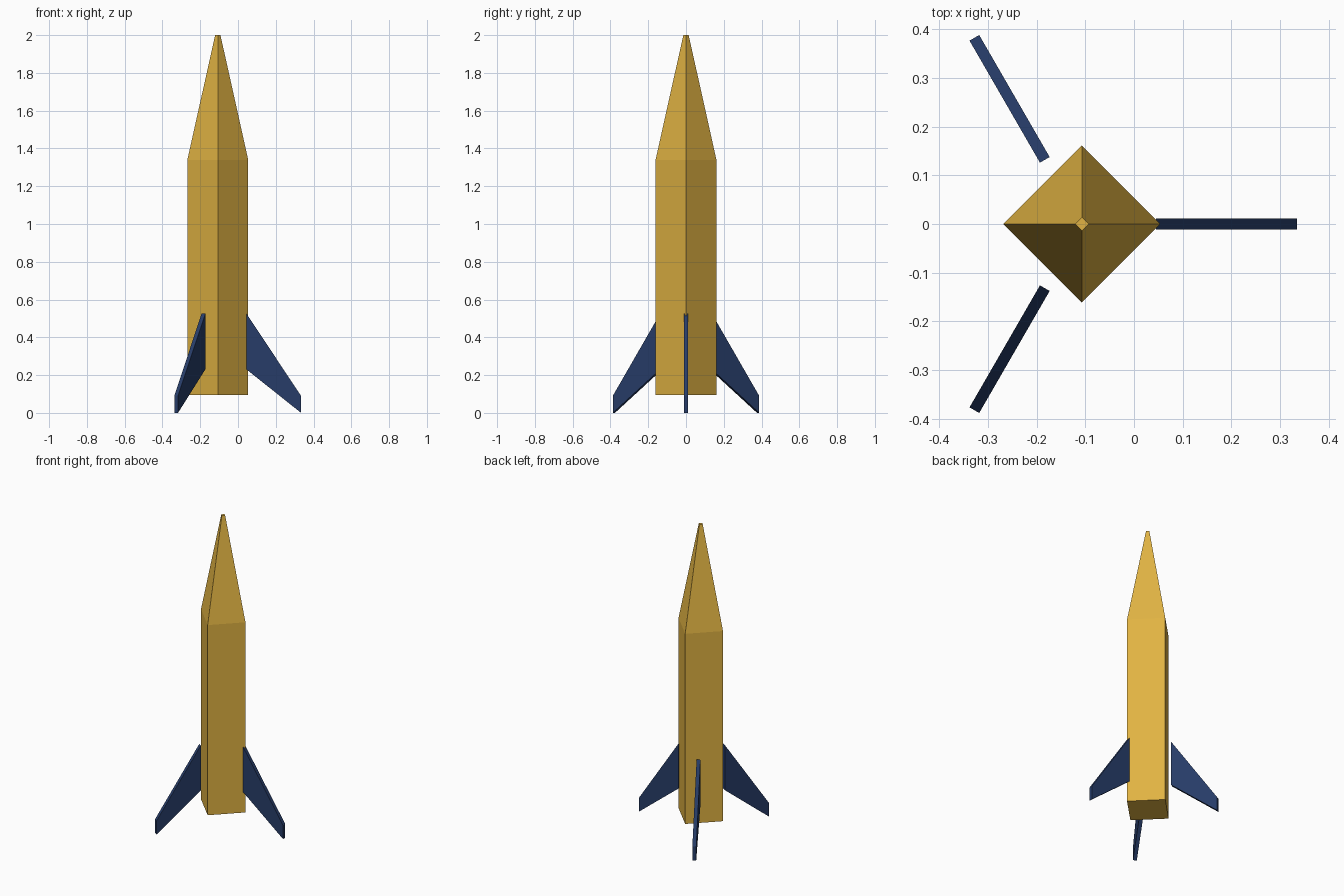
import bpy, bmesh, math
from mathutils import Matrix, Vector

if "Cube" in bpy.data.objects:
    bpy.data.objects.remove(bpy.data.objects["Cube"])

AXIS_X = -0.107      # rocket axis, offset so the three fins centre the model


def material(name, rgb):
    m = bpy.data.materials.new(name)
    m.diffuse_color = (*rgb, 1.0)
    m.use_nodes = True
    m.node_tree.nodes["Principled BSDF"].inputs["Base Color"].default_value = m.diffuse_color
    return m


def finish(name, bm, mat):
    bmesh.ops.recalc_face_normals(bm, faces=bm.faces)
    me = bpy.data.meshes.new(name)
    bm.to_mesh(me)
    bm.free()
    me.materials.append(mat)
    ob = bpy.data.objects.new(name, me)
    bpy.context.collection.objects.link(ob)
    return ob


gold = material("gold", (0.75, 0.45, 0.056))
navy = material("navy", (0.02, 0.046, 0.14))

# Four-sided body with tapered nose, lofted from (radius, height) rings
bm = bmesh.new()
rings = []
for r, z in [(0.161, 0.095), (0.161, 1.34), (0.014, 2.0)]:
    rings.append([bm.verts.new((AXIS_X + r * math.cos(k * math.pi / 2),
                                r * math.sin(k * math.pi / 2), z)) for k in range(4)])
for low, high in zip(rings, rings[1:]):
    for k in range(4):
        n = (k + 1) % 4
        bm.faces.new((low[k], low[n], high[n], high[k]))
bm.faces.new(rings[0][::-1])
bm.faces.new(rings[-1])
finish("rocket_body", bm, gold)

# Three swept fins, each a thin extruded profile of (radius, height) points
FIN_PROFILE = [(0.152, 0.23), (0.441, 0.0), (0.441, 0.09), (0.152, 0.525)]
THICKNESS = 0.023
for i in range(3):
    bm = bmesh.new()
    face = bm.faces.new([bm.verts.new((r, -THICKNESS / 2, z)) for r, z in FIN_PROFILE])
    ext = bmesh.ops.extrude_face_region(bm, geom=[face])
    moved = [v for v in ext["geom"] if isinstance(v, bmesh.types.BMVert)]
    bmesh.ops.translate(bm, verts=moved, vec=Vector((0, THICKNESS, 0)))
    spin = Matrix.Translation((AXIS_X, 0, 0)) @ Matrix.Rotation(i * math.tau / 3, 4, 'Z')
    bm.transform(spin)
    finish(f"fin_{i + 1}", bm, navy)
